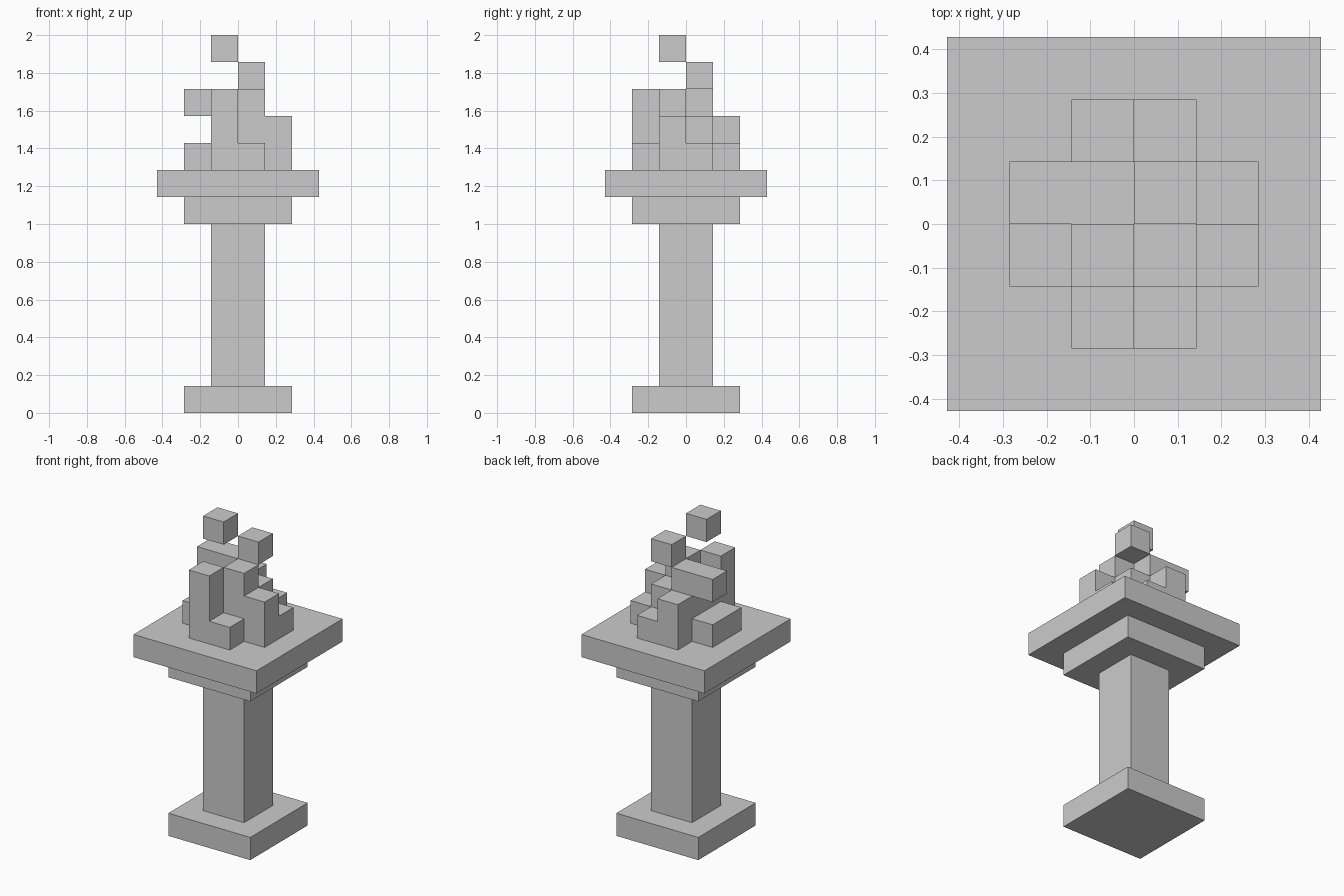
import bpy, bmesh
from mathutils import Vector

if "Cube" in bpy.data.objects:
    bpy.data.objects.remove(bpy.data.objects["Cube"])

U = 2 / 14  # one voxel


def finish(name, bm):
    mesh = bpy.data.meshes.new(name)
    bm.to_mesh(mesh)
    bm.free()
    obj = bpy.data.objects.new(name, mesh)
    bpy.context.collection.objects.link(obj)
    return obj


def slab(name, width, z0, z1):
    bm = bmesh.new()
    bmesh.ops.create_cube(bm, size=1)
    bmesh.ops.scale(bm, vec=(width * U, width * U, (z1 - z0) * U), verts=bm.verts)
    bmesh.ops.translate(bm, vec=(0, 0, (z0 + z1) / 2 * U), verts=bm.verts)
    return finish(name, bm)


def voxels(name, cells):
    # Only faces between a filled and an empty cell are made
    bm = bmesh.new()
    for cell in cells:
        centre = Vector(cell) + Vector((0.5, 0.5, 0.5))
        for axis in range(3):
            for sign in (-1, 1):
                n = Vector((0, 0, 0))
                n[axis] = sign
                if tuple(int(c + d) for c, d in zip(cell, n)) in cells:
                    continue
                a = Vector((0, 0, 0))
                a[(axis + 1) % 3] = 1
                b = n.cross(a)
                bm.faces.new([bm.verts.new((centre + (n + a * i + b * j) / 2) * U)
                              for i, j in ((-1, -1), (1, -1), (1, 1), (-1, 1))])
    bmesh.ops.remove_doubles(bm, verts=bm.verts, dist=1e-4)
    bmesh.ops.dissolve_limit(bm, angle_limit=0.01, verts=bm.verts, edges=bm.edges)
    return finish(name, bm)


# Torch stand
slab("foot", 4, 0, 1)
slab("shaft", 2, 1, 7)
slab("collar", 4, 7, 8)
slab("bowl", 6, 8, 9)

# Flame: height of each solid column standing on the bowl
heights = {
    (-1, -2): 3, (0, -2): 1,
    (-2, -1): 1, (-1, -1): 2, (0, -1): 3, (1, -1): 2,
    (-2, 0): 1, (-1, 0): 3, (0, 0): 2, (1, 0): 1,
    (-1, 1): 2, (0, 1): 1,
}
cells = {(x, y, 9 + k) for (x, y), h in heights.items() for k in range(h)}
cells.add((-2, 0, 11))  # overhanging lick
voxels("flame", cells)

# Loose sparks above the flame
voxels("lower_spark", {(0, 0, 12)})
voxels("upper_spark", {(-1, -1, 13)})
